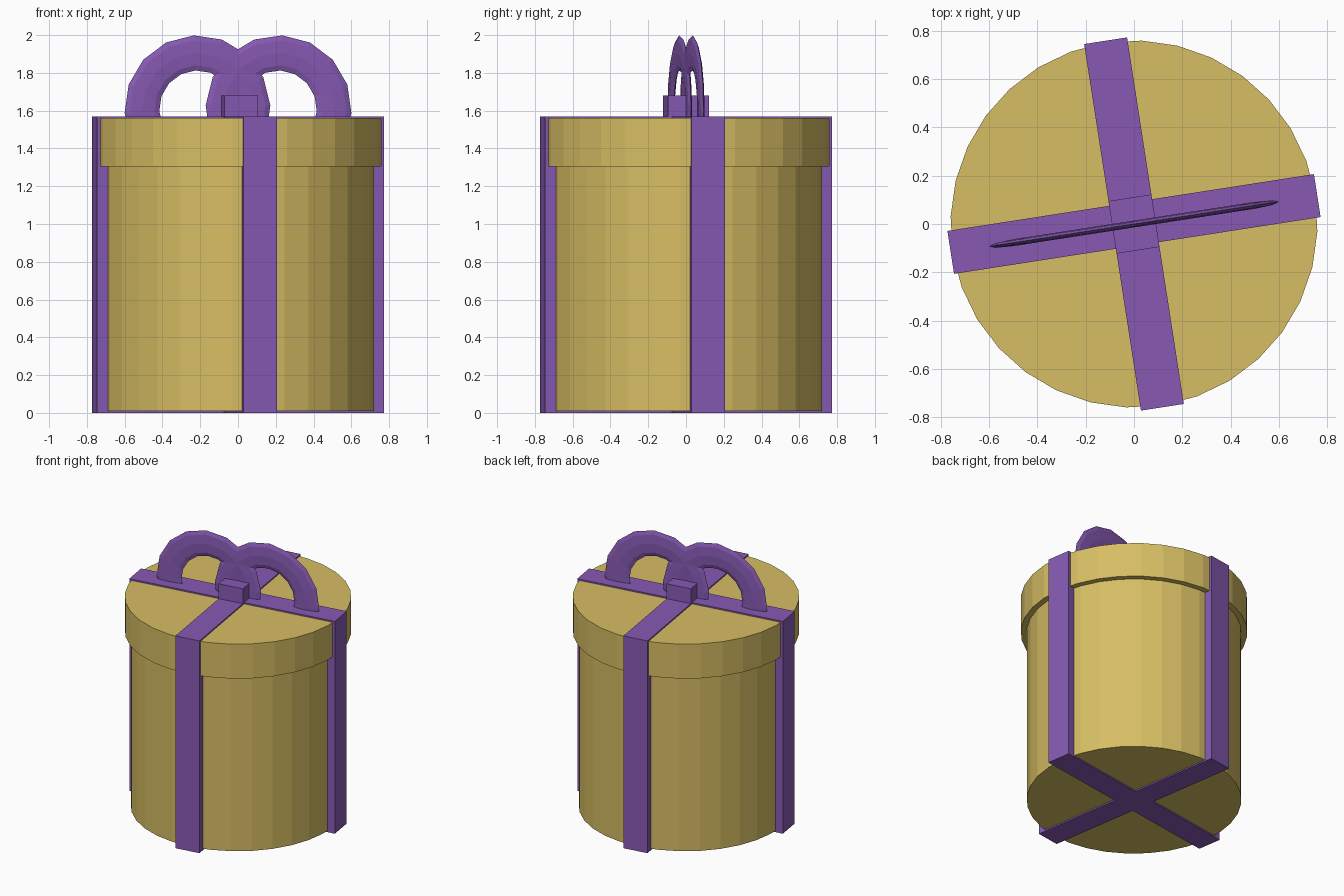
import bpy, bmesh, math
from mathutils import Matrix

if "Cube" in bpy.data.objects:
    bpy.data.objects.remove(bpy.data.objects["Cube"])

TURN = Matrix.Rotation(math.radians(8.8), 4, 'Z')  # whole gift is slightly turned


def material(name, rgb):
    m = bpy.data.materials.new(name)
    m.diffuse_color = (*rgb, 1)
    m.use_nodes = True
    m.node_tree.nodes["Principled BSDF"].inputs["Base Color"].default_value = m.diffuse_color
    return m


GOLD = material("gold paper", (0.68, 0.515, 0.127))
PURPLE = material("purple ribbon", (0.242, 0.102, 0.456))


def finish(name, bm, mat):
    bmesh.ops.recalc_face_normals(bm, faces=bm.faces)
    bm.transform(TURN)
    me = bpy.data.meshes.new(name)
    bm.to_mesh(me)
    bm.free()
    me.materials.append(mat)
    ob = bpy.data.objects.new(name, me)
    bpy.context.collection.objects.link(ob)
    return ob


def drum(name, radius, z0, z1):
    bm = bmesh.new()
    bmesh.ops.create_cone(bm, cap_ends=True, segments=32, radius1=radius, radius2=radius,
                          depth=z1 - z0, matrix=Matrix.Translation((0, 0, (z0 + z1) / 2)))
    finish(name, bm, GOLD)


def box(name, sx, sy, z0, z1):
    bm = bmesh.new()
    bmesh.ops.create_cube(bm, size=1, matrix=Matrix.Translation((0, 0, (z0 + z1) / 2))
                          @ Matrix.Diagonal((sx, sy, z1 - z0, 1)))
    finish(name, bm, PURPLE)


def bow_loop(name, side, major=0.298, minor=0.093, thick=0.014, n=16, k=8):
    # flattened ring standing upright, cut off below the ribbon top
    bm = bmesh.new()
    rings = []
    for i in range(n):
        a = math.radians(-3) + 2 * math.pi * i / n
        ring = []
        for j in range(k):
            t = 2 * math.pi * j / k
            r = major + minor * math.cos(t)
            ring.append(bm.verts.new((side * (0.217 + r * math.cos(a)),
                                      thick * math.sin(t), 1.608 + r * math.sin(a))))
        rings.append(ring)
    for i in range(n):
        p, q = rings[i], rings[(i + 1) % n]
        for j in range(k):
            bm.faces.new((p[j], p[(j + 1) % k], q[(j + 1) % k], q[j]))
    bmesh.ops.bisect_plane(bm, geom=bm.verts[:] + bm.edges[:] + bm.faces[:],
                           plane_co=(0, 0, 1.56), plane_no=(0, 0, 1), clear_inner=True)
    bmesh.ops.holes_fill(bm, edges=[e for e in bm.edges if e.is_boundary])
    finish(name, bm, PURPLE)


# round box and lid
drum("box_body", 0.72, 0.01, 1.31)
drum("box_lid", 0.76, 1.305, 1.56)

# crossing ribbons
box("ribbon_across", 1.536, 0.18, 0, 1.57)
box("ribbon_front_back", 0.18, 1.536, 0, 1.57)

# bow
box("bow_knot", 0.18, 0.22, 1.56, 1.68)
bow_loop("bow_loop_right", 1)
bow_loop("bow_loop_left", -1)
